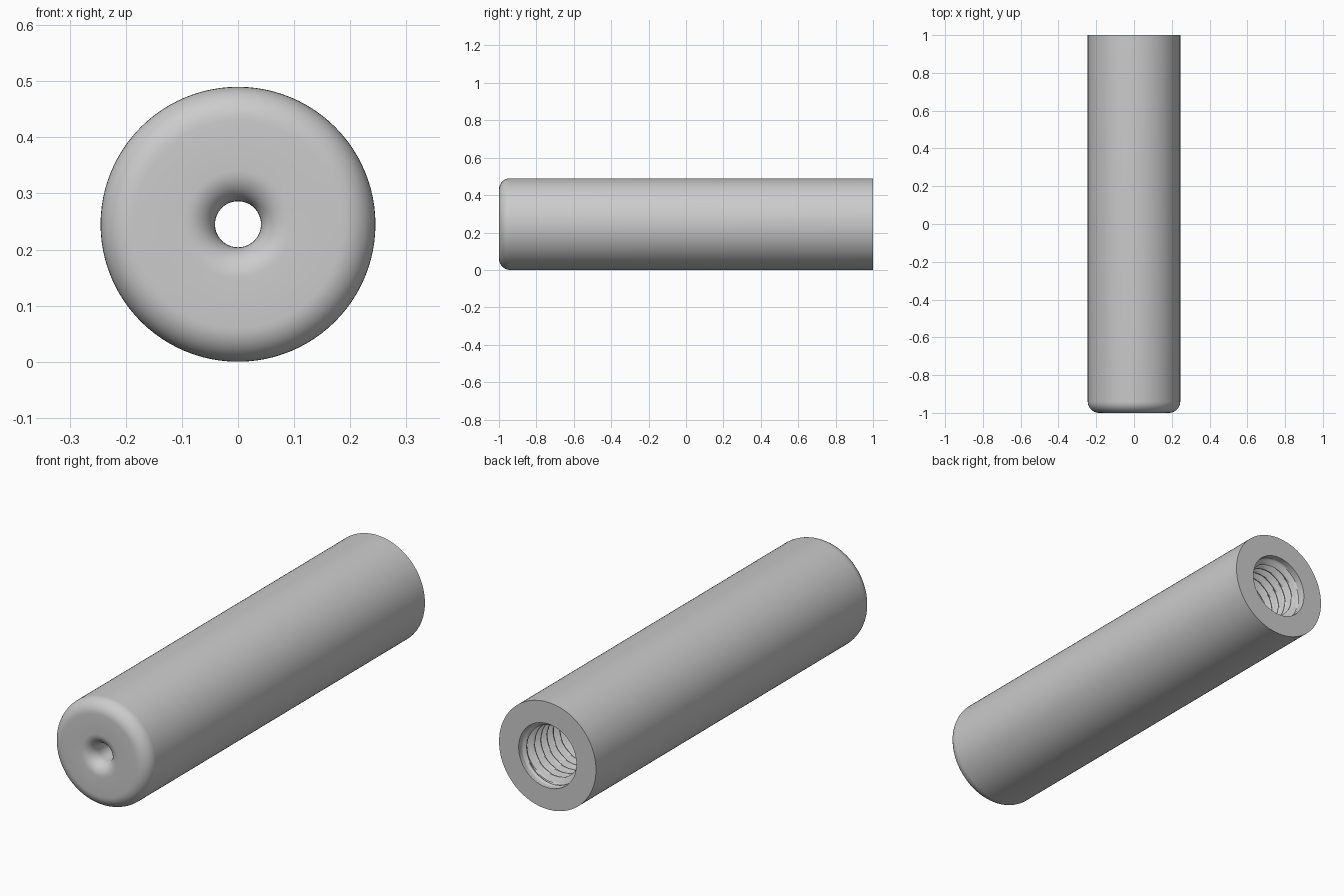
import bpy, bmesh, math

cube = bpy.data.objects.get("Cube")
if cube:
    bpy.data.objects.remove(cube)

R = 0.245           # outer radius
FILLET = 0.06       # rounded front rim
HOLE = 0.041        # small through hole
BORE = 0.146        # threaded socket
PITCH = 0.045
DEPTH = 0.028       # thread height
SEGS = 96

metal = bpy.data.materials.new("grey metal")
metal.use_nodes = True
grey = (0.6, 0.6, 0.6, 1)
metal.diffuse_color = grey
metal.node_tree.nodes["Principled BSDF"].inputs["Base Color"].default_value = grey


def arc(cy, cr, rad, start, end, steps=10):
    """Quarter-round profile points as (y, radius)."""
    angles = [math.radians(start + (end - start) * i / steps) for i in range(steps + 1)]
    return [(cy + rad * math.sin(a), cr + rad * math.cos(a)) for a in angles]


def thread_radius(y, turn):
    """Helical V thread with narrow flats, fading in at both ends."""
    phase = (y / PITCH + turn) % 1
    ridge = min(1, max(0, 1.25 - abs(phase - 0.5) * 3.2))
    fade = min(1, max(0, (0.975 - y) / 0.02), max(0, (y - 0.02) / 0.02))
    return BORE - DEPTH * ridge * fade


# Outer wall, front rim and flared front hole, then the plain bore
front = arc(-1 + FILLET, R - FILLET, FILLET, 0, -90)
flare = arc(-1 + 0.055, HOLE + 0.055, 0.055, -90, -180)
profile = [(1, R)] + front + flare + [(0, HOLE), (0, BORE)]
rings = [[r] * SEGS for y, r in profile]
heights = [y for y, r in profile]

# Threaded socket running to the back face
steps = 220
for i in range(1, steps + 1):
    y = i / steps
    rings.append([thread_radius(y, s / SEGS) for s in range(SEGS)])
    heights.append(y)

bm = bmesh.new()
loops = []
for y, radii in zip(heights, rings):
    loop = []
    for s, r in enumerate(radii):
        a = math.tau * s / SEGS
        loop.append(bm.verts.new((r * math.cos(a), y, R + r * math.sin(a))))
    loops.append(loop)
for i, loop in enumerate(loops):
    following = loops[(i + 1) % len(loops)]   # last ring closes the back face
    for s in range(SEGS):
        t = (s + 1) % SEGS
        bm.faces.new((loop[s], loop[t], following[t], following[s]))
bmesh.ops.recalc_face_normals(bm, faces=bm.faces)

mesh = bpy.data.meshes.new("threaded_sleeve")
bm.to_mesh(mesh)
bm.free()
mesh.materials.append(metal)
sleeve = bpy.data.objects.new("threaded_sleeve", mesh)
bpy.context.collection.objects.link(sleeve)

# Smooth shading with sharp end edges
bpy.ops.object.select_all(action="DESELECT")
sleeve.select_set(True)
bpy.context.view_layer.objects.active = sleeve
bpy.ops.object.shade_smooth_by_angle(angle=math.radians(35))
